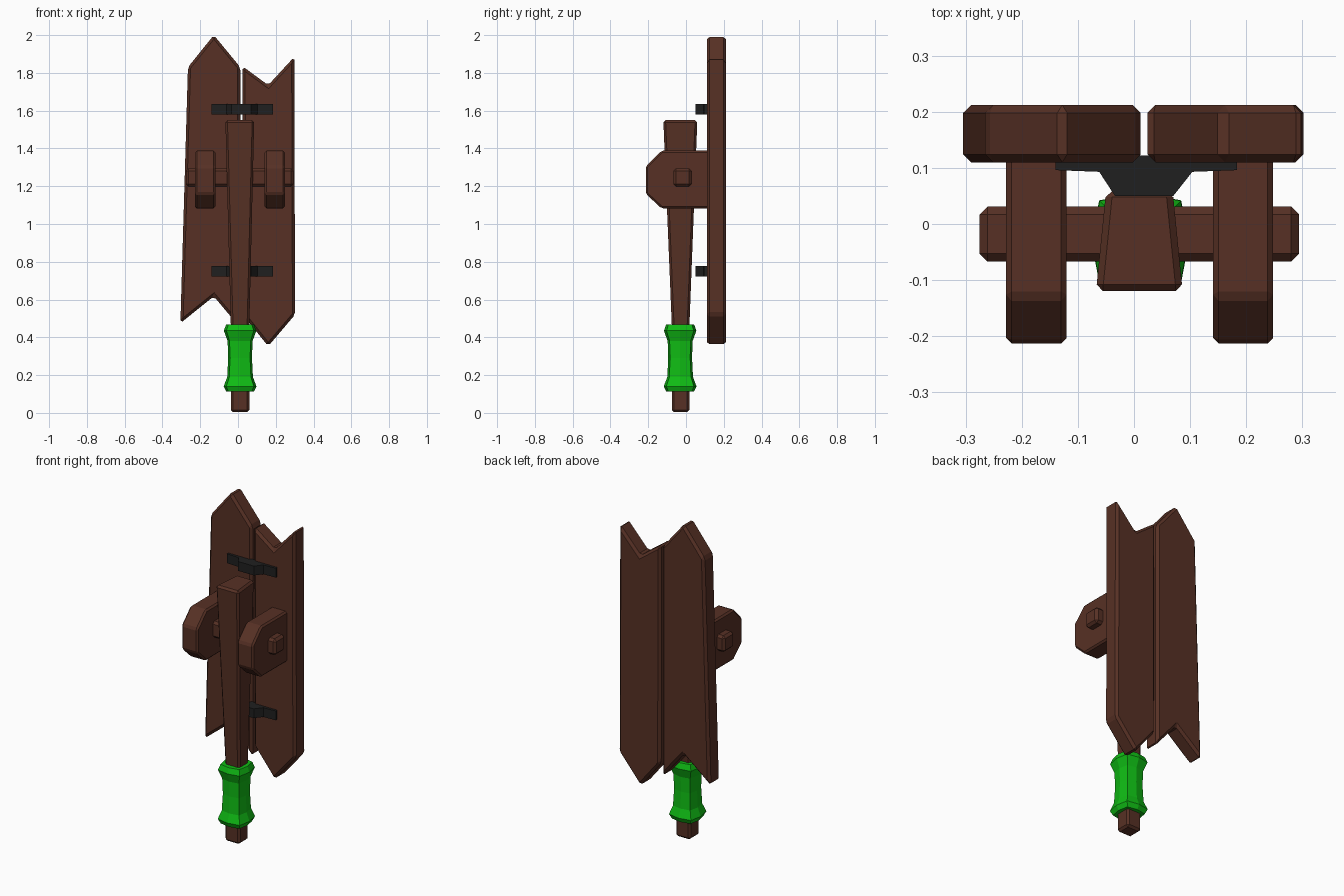
import bpy, bmesh
from mathutils import Vector

if "Cube" in bpy.data.objects:
    bpy.data.objects.remove(bpy.data.objects["Cube"])


def material(name, rgb):
    m = bpy.data.materials.new(name)
    m.diffuse_color = (*rgb, 1)
    m.use_nodes = True
    m.node_tree.nodes["Principled BSDF"].inputs["Base Color"].default_value = m.diffuse_color
    return m


WOOD = material("dark_wood", (0.095, 0.03, 0.018))
GREEN = material("green_wrap", (0.005, 0.5, 0.007))
IRON = material("black_iron", (0.014, 0.014, 0.014))


def loft(name, rings, mat, bevel=0.0):
    """Skin matching closed rings of points and cap both ends."""
    bm = bmesh.new()
    loops = [[bm.verts.new(Vector(p)) for p in ring] for ring in rings]
    n = len(loops[0])
    for a, b in zip(loops, loops[1:]):
        for i in range(n):
            j = (i + 1) % n
            bm.faces.new((a[i], a[j], b[j], b[i]))
    bm.faces.new(loops[0])
    bm.faces.new(loops[-1])
    bmesh.ops.recalc_face_normals(bm, faces=bm.faces)
    me = bpy.data.meshes.new(name)
    bm.to_mesh(me)
    bm.free()
    me.materials.append(mat)
    ob = bpy.data.objects.new(name, me)
    bpy.context.collection.objects.link(ob)
    if bevel:
        mod = ob.modifiers.new("soft_edges", 'BEVEL')
        mod.width = bevel
        mod.segments = 1
        mod.limit_method = 'ANGLE'
        mod.angle_limit = 0.6
    return ob


def rect(x0, x1, y0, y1, z, inset=0.0):
    """Horizontal ring; inset narrows the back edge."""
    return [(x0, y0, z), (x1, y0, z), (x1 - inset, y1, z), (x0 + inset, y1, z)]


# Shield planks: front outlines given a thickness
planks = {
    "left_plank": [(-0.265, 1.83), (-0.128, 2.0), (0.012, 1.83),
                   (0.012, 0.45), (-0.128, 0.617), (-0.305, 0.475)],
    "right_plank": [(0.024, 1.835), (0.16, 1.735), (0.298, 1.885),
                    (0.302, 0.52), (0.16, 0.353), (0.026, 0.52)],
}
for name, outline in planks.items():
    loft(name, [[(x, y, z) for x, z in outline] for y in (0.11, 0.212)],
         WOOD, 0.014)

# Tapered shaft, wider at the top
loft("shaft", [rect(-0.038, 0.06, -0.075, 0.018, 0.004),
               rect(-0.038, 0.06, -0.075, 0.018, 0.46),
               rect(-0.068, 0.087, -0.12, 0.06, 1.55, 0.018)], WOOD, 0.012)

# Flared eight-sided grip
cx, cy = 0.011, -0.031
square = [(1, 0), (.84, .84), (0, 1), (-.84, .84),
          (-1, 0), (-.84, -.84), (0, -1), (.84, -.84)]
profile = [(0.112, 0.073), (0.14, 0.087), (0.19, 0.068), (0.29, 0.063),
           (0.38, 0.066), (0.435, 0.086), (0.468, 0.074)]
loft("grip", [[(cx + r * u, cy + r * v, z) for u, v in square]
              for z, r in profile], GREEN)

# Two chamfered brackets carrying the axle
side = [(0.12, 1.388), (-0.13, 1.388), (-0.213, 1.305),
        (-0.213, 1.16), (-0.13, 1.083), (0.12, 1.083)]
for name, x0, x1 in (("left_bracket", -0.228, -0.12),
                     ("right_bracket", 0.141, 0.248)):
    loft(name, [[(x, y, z) for y, z in side] for x in (x0, x1)], WOOD, 0.01)

# Square axle through the brackets and shaft
loft("axle", [[(x, -0.067, 1.197), (x, 0.031, 1.197),
               (x, 0.031, 1.295), (x, -0.067, 1.295)]
              for x in (-0.275, 0.294)], WOOD, 0.014)

# Iron straps tying the planks to the shaft
strap = [(-0.14, 0.122), (-0.14, 0.096), (-0.062, 0.093), (-0.034, 0.05),
         (0.07, 0.05), (0.104, 0.093), (0.184, 0.096), (0.184, 0.122)]
for name, z in (("lower_strap", 0.75), ("upper_strap", 1.608)):
    loft(name, [[(x, y, z + d) for x, y in strap] for d in (-0.028, 0.028)],
         IRON)
